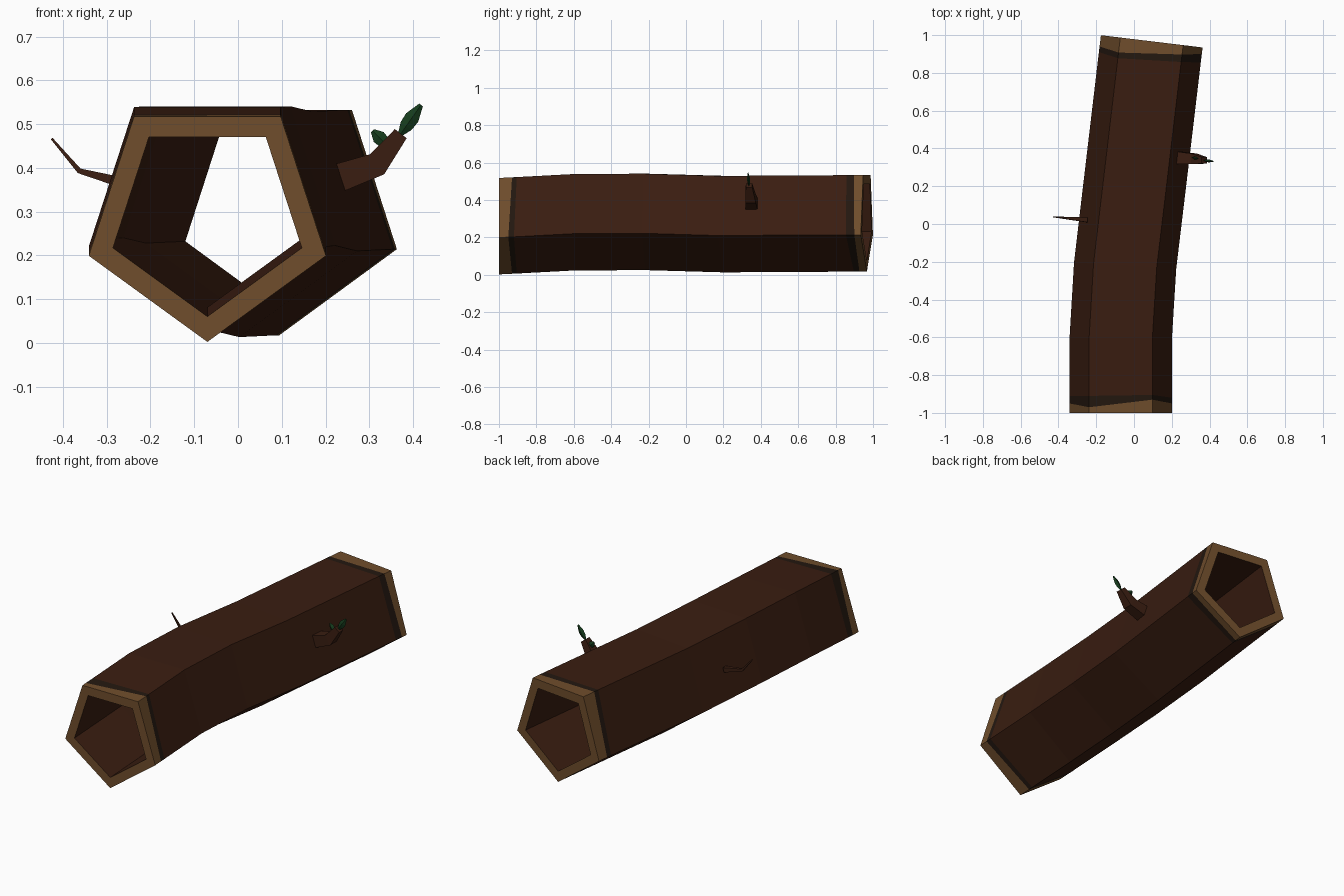
import bpy, bmesh
from math import sin, cos, radians
from mathutils import Vector

if "Cube" in bpy.data.objects:
    bpy.data.objects.remove(bpy.data.objects["Cube"])


def material(name, rgb):
    m = bpy.data.materials.new(name)
    m.diffuse_color = (*rgb, 1)
    m.use_nodes = True
    m.node_tree.nodes["Principled BSDF"].inputs["Base Color"].default_value = m.diffuse_color
    return m


BARK = material("bark", (0.042, 0.0125, 0.0055))
BAND = material("dark_bark", (0.017, 0.009, 0.005))
WOOD = material("cut_wood", (0.16, 0.075, 0.025))
LEAF = material("leaf_green", (0.008, 0.045, 0.012))


def make(name, bm, mat):
    me = bpy.data.meshes.new(name)
    bm.to_mesh(me)
    bm.free()
    me.materials.append(mat)
    ob = bpy.data.objects.new(name, me)
    bpy.context.collection.objects.link(ob)
    return ob


def skin(name, rings, mat, caps=False):
    """Join successive rings of points with flat quads."""
    bm = bmesh.new()
    vs = [[bm.verts.new(p) for p in r] for r in rings]
    n = len(rings[0])
    for a, b in zip(vs, vs[1:]):
        for k in range(n):
            j = (k + 1) % n
            bm.faces.new((a[k], b[k], b[j], a[j]))
    if caps:
        bm.faces.new(vs[0])
        bm.faces.new(vs[-1])
        bmesh.ops.recalc_face_normals(bm, faces=bm.faces)
    return make(name, bm, mat)


R_OUT, R_IN = 0.285, 0.227
# log centre line: centre point and sideways turn
PATH = [((-0.07, -1, 0.287), 0), ((-0.07, -0.6, 0.308), 0), ((-0.047, -0.22, 0.31), 0.06),
        ((0.003, 0.2, 0.298), 0.12), ((0.094, 0.967, 0.302), 0.12)]


def ring(i, r, offs=(0,) * 5, slope=0.0):
    """Pentagon (point down) on the path; offs slides each corner along the log."""
    c, a = PATH[i]
    u, d = Vector((cos(a), -sin(a), 0)), Vector((sin(a), cos(a), slope))
    return [Vector(c) + u * r * cos(radians(-90 + 72 * k))
            + Vector((0, 0, r * sin(radians(-90 + 72 * k)))) + d * offs[k] for k in range(5)]


# uneven bark edges at both ends
f_rim = ring(0, R_OUT, (0.07, 0.05, 0.07, 0.03, 0.05), 0.05)
f_band = ring(0, R_OUT, (0.095, 0.08, 0.095, 0.09, 0.09), 0.05)
b_rim = ring(4, R_OUT, (-0.04, -0.035, -0.05, -0.08, -0.06))
b_band = ring(4, R_OUT, (-0.07, -0.08, -0.09, -0.11, -0.09))

# hollow trunk
skin("front_cut_rim", [ring(0, R_IN), ring(0, R_OUT), f_rim], WOOD)
skin("front_dark_band", [f_rim, f_band], BAND)
skin("bark_outside", [f_band] + [ring(i, R_OUT) for i in (1, 2, 3)] + [b_band], BARK)
skin("back_dark_band", [b_band, b_rim], BAND)
skin("back_cut_rim", [b_rim, ring(4, R_OUT), ring(4, R_IN)], WOOD)
skin("hollow_inside", [ring(i, R_IN) for i in (4, 3, 2, 1, 0)], BARK)


def branch(name, pts, sizes):
    """Four-sided tapering branch bending in the x-z plane."""
    pts = [Vector(p) for p in pts]
    rings = []
    for i, (p, s) in enumerate(zip(pts, sizes)):
        t = (pts[min(i + 1, len(pts) - 1)] - pts[max(i - 1, 0)]).normalized()
        w = Vector((0, 1, 0))
        n = t.cross(w).normalized()
        rings.append([p + (n * a + w * b) * s / 2 for a, b in ((1, 1), (-1, 1), (-1, -1), (1, -1))])
    skin(name, rings, BARK, True)


def leaf(name, base, tip, width, thick):
    """Pointed leaf with a raised rib."""
    base, tip = Vector(base), Vector(tip)
    t = tip - base
    n = t.cross(Vector((0, 1, 0))).normalized() * width / 2
    rib = Vector((0, thick / 2, 0))
    secs = [(0.03, 0.15), (0.35, 0.9), (0.6, 1.0), (0.97, 0.3)]
    skin(name, [[base + t * f + n * s, base + t * f + rib * s,
                 base + t * f - n * s, base + t * f - rib * s] for f, s in secs], LEAF, True)


# side branches and leaves
branch("right_branch", [(0.225, 0.352, 0.375), (0.318, 0.345, 0.408), (0.372, 0.337, 0.478)],
       [0.066, 0.056, 0.034])
branch("left_twig", [(-0.25, 0.022, 0.362), (-0.363, 0.032, 0.393), (-0.426, 0.038, 0.467)],
       [0.026, 0.012, 0.005])
leaf("large_leaf", (0.365, 0.337, 0.468), (0.42, 0.332, 0.546), 0.034, 0.016)
leaf("small_leaf", (0.345, 0.345, 0.447), (0.306, 0.352, 0.486), 0.032, 0.016)
